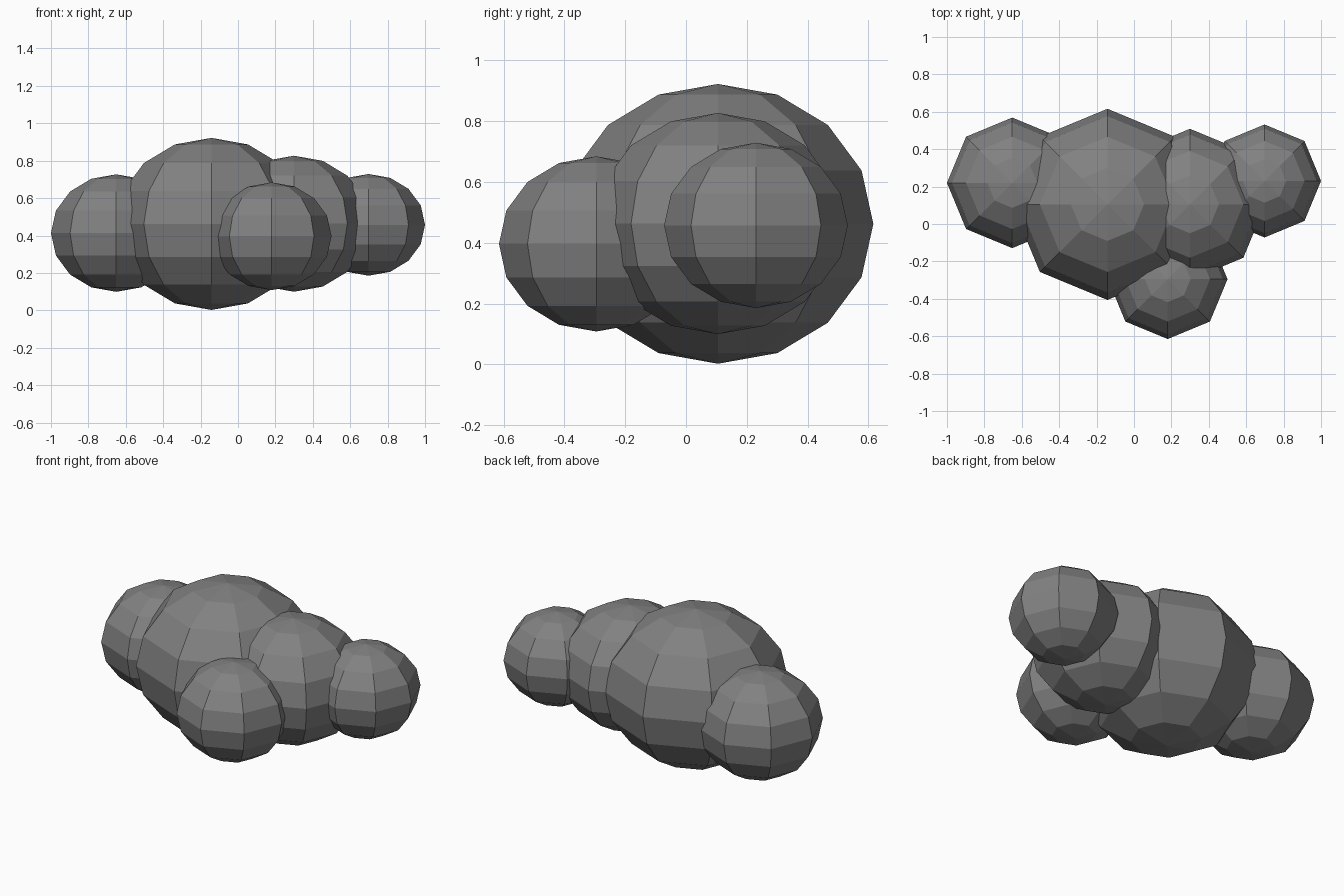
import bpy

if "Cube" in bpy.data.objects:
    bpy.data.objects.remove(bpy.data.objects["Cube"])

# Dark grey cloud colour
grey = bpy.data.materials.new("dark_grey")
grey.diffuse_color = (0.22, 0.22, 0.22, 1.0)
grey.use_nodes = True
grey.node_tree.nodes["Principled BSDF"].inputs["Base Color"].default_value = grey.diffuse_color


def puff(name, center, radius):
    # Low-poly sphere, slightly squashed in height, flat faces
    bpy.ops.mesh.primitive_uv_sphere_add(segments=8, ring_count=8, radius=radius, location=center)
    ob = bpy.context.object
    ob.name = name
    ob.scale.z = 0.9
    bpy.ops.object.transform_apply(location=False, rotation=False, scale=True)
    ob.data.materials.append(grey)
    return ob


# Cloud made of five overlapping puffs
puff("main_puff", (-0.142, 0.105, 0.462), 0.511)
puff("left_puff", (-0.651, 0.22, 0.413), 0.349)
puff("right_puff", (0.299, 0.105, 0.463), 0.404)
puff("far_right_puff", (0.698, 0.23, 0.457), 0.302)
puff("front_puff", (0.18, -0.295, 0.396), 0.320)
